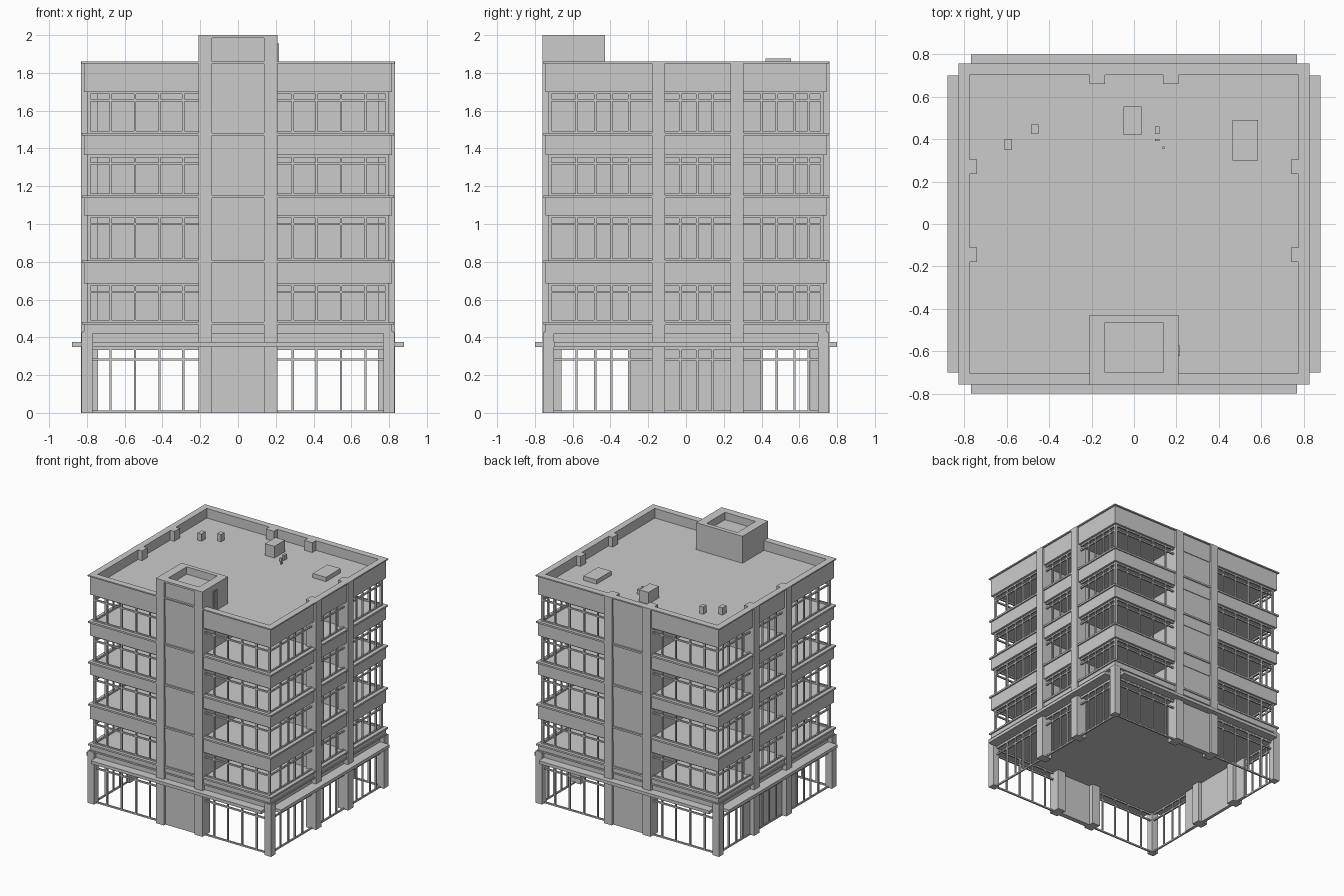
import bpy, bmesh
from mathutils import Matrix, Vector

X, Y = 0.82, 0.75                      # facade planes
BANDS = [(0.345, 0.48), (0.685, 0.805), (1.045, 1.15), (1.365, 1.48), (1.70, 1.78)]
FIN_Y = [(-0.18, -0.11), (0.235, 0.305)]   # side pilasters along y


def build(name, boxes):
    """One object from a list of (x0, x1, y0, y1, z0, z1) boxes."""
    bm = bmesh.new()
    for x0, x1, y0, y1, z0, z1 in boxes:
        c = Vector(((x0 + x1) / 2, (y0 + y1) / 2, (z0 + z1) / 2))
        s = Matrix.Diagonal((x1 - x0, y1 - y0, z1 - z0, 1))
        bmesh.ops.create_cube(bm, size=1, matrix=Matrix.Translation(c) @ s)
    me = bpy.data.meshes.new(name)
    bm.to_mesh(me)
    bm.free()
    ob = bpy.data.objects.new(name, me)
    bpy.context.collection.objects.link(ob)
    return ob


def mx(boxes):
    """Boxes plus their mirror in x."""
    return boxes + [(-b[1], -b[0], *b[2:]) for b in boxes]


def my(boxes):
    """Boxes plus their mirror in y."""
    return boxes + [(b[0], b[1], -b[3], -b[2], b[4], b[5]) for b in boxes]


def ring(x, y, t, z0, z1):
    """Rectangular frame of thickness t."""
    return mx([(x - t, x, -y, y, z0, z1)]) + my([(-x + t, x - t, y - t, y, z0, z1)])


# Floor slabs with their projecting edge lips
build("floor_slabs", [(-0.815, 0.815, -0.745, 0.745, a, b) for a, b in BANDS[1:]])
build("first_floor_slab", [(-0.795, 0.795, -0.73, 0.73, 0.345, 0.425),
                           (-0.815, 0.815, -0.745, 0.745, 0.425, 0.48)])
lips = []
for a, b in BANDS[:4]:
    lips += ring(0.826, 0.754, 0.03, b - 0.012, b + 0.002)
lips += ring(0.822, 0.75, 0.03, 0.42, 0.432)
build("slab_lips", lips)

# Roof parapet and coping
build("roof_parapet", ring(0.815, 0.745, 0.038, 1.775, 1.85))
build("parapet_coping", ring(0.828, 0.757, 0.053, 1.85, 1.86))

# Canopies over the ground floor
build("canopy", my([(-0.77, 0.77, 0.70, 0.80, 0.35, 0.375)]) +
      mx([(0.75, 0.88, -0.70, 0.70, 0.35, 0.375)]))

# Corner columns on the ground floor
build("corner_columns", mx(my([(0.77, 0.828, 0.70, 0.757, 0, 0.425)])))

# Side pilasters
build("side_pilasters", mx([(0.74, 0.83, a, b, 0, 1.86) for a, b in FIN_Y]))

# Front stair tower: pilasters, recessed panel, head over the roof
build("tower_pilasters", mx([(0.138, 0.21, -0.76, -0.66, 0, 1.86)]))
build("tower_front_panel", [(-0.138, 0.138, -0.74, -0.70, 0, 1.86)])
build("tower_panel_joints", [(-0.138, 0.138, -0.745, -0.735, b - 0.008, b) for a, b in BANDS])
head = build("tower_head", [(-0.138, 0.138, -0.74, -0.43, 1.70, 1.94)] +
             mx([(0.138, 0.21, -0.76, -0.43, 1.70, 2.0)]) +
             [(-0.138, 0.138, -0.76, -0.70, 1.985, 2.0),
              (-0.138, 0.138, -0.74, -0.70, 1.94, 1.985),
              (-0.138, 0.138, -0.465, -0.43, 1.94, 2.0)])
build("tower_door", [(0.205, 0.216, -0.622, -0.614, 1.78, 1.955),
                     (0.205, 0.216, -0.582, -0.574, 1.78, 1.955),
                     (0.205, 0.216, -0.622, -0.574, 1.947, 1.955)])

# Back centre bay: pilasters and recessed wall
build("back_pilasters", mx([(0.138, 0.21, 0.66, 0.76, 0, 1.86)]))
build("back_panel", [(-0.138, 0.138, 0.70, 0.74, 0, 1.70)])

# Inner walls on the upper storeys
walls = []
for (_, z0), (z1, _) in zip(BANDS[:-1], BANDS[1:]):
    walls += mx([(0.18, 0.205, -0.70, 0.70, z0, z1)])
    for a, b in FIN_Y:
        m = (a + b) / 2
        walls += mx([(0.205, 0.76, m - 0.015, m + 0.015, z0, z1)])
build("inner_walls", walls)

# Ground floor solid wall on the left side
build("ground_left_wall", [(-0.79, -0.77, -0.30, 0.40, 0, 0.345)])

# Window frames: sill, head, transom and mullions in every bay
T = 0.006


def frames(z0, z1, tz):
    out = []
    fx, fy = 0.79, 0.722
    rails = [z0 + T, tz, z1 - T]
    out += mx(my([(0.21, fx, fy - T, fy + T, z - T, z + T) for z in rails]))
    out += mx(my([(x - T, x + T, fy - T, fy + T, z0, z1) for x in (0.29, 0.415, 0.545, 0.675)]))
    for a, b, posts in ((-fy, -0.18, (-0.58, -0.48, -0.395, -0.30)),
                        (-0.11, 0.235, (-0.03, 0.06, 0.14)),
                        (0.305, fy, (0.40, 0.48, 0.575, 0.65))):
        out += mx([(fx - T, fx + T, a, b, z - T, z + T) for z in rails])
        out += mx([(fx - T, fx + T, y - T, y + T, z0, z1) for y in posts])
    out += mx(my([(fx - 1.5 * T, fx + 1.5 * T, fy - 1.5 * T, fy + 1.5 * T, z0, z1)]))
    return out


build("ground_window_frames", frames(0, 0.345, 0.283))
upper = []
for (_, z0), (z1, _) in zip(BANDS[:-1], BANDS[1:]):
    upper += frames(z0, z1, z1 - 0.045)
build("upper_window_frames", upper)

# Roof equipment
build("roof_plant_box", [(-0.05, 0.035, 0.42, 0.555, 1.78, 1.875)])
build("roof_hatch", [(0.465, 0.585, 0.30, 0.49, 1.78, 1.815)])
build("roof_vents", [(-0.485, -0.45, 0.425, 0.47, 1.78, 1.84),
                     (-0.61, -0.575, 0.35, 0.40, 1.78, 1.84)])
build("roof_pipes", [(0.10, 0.12, 0.425, 0.46, 1.78, 1.82),
                     (0.10, 0.12, 0.392, 0.402, 1.78, 1.81),
                     (0.135, 0.145, 0.355, 0.365, 1.78, 1.80)])
